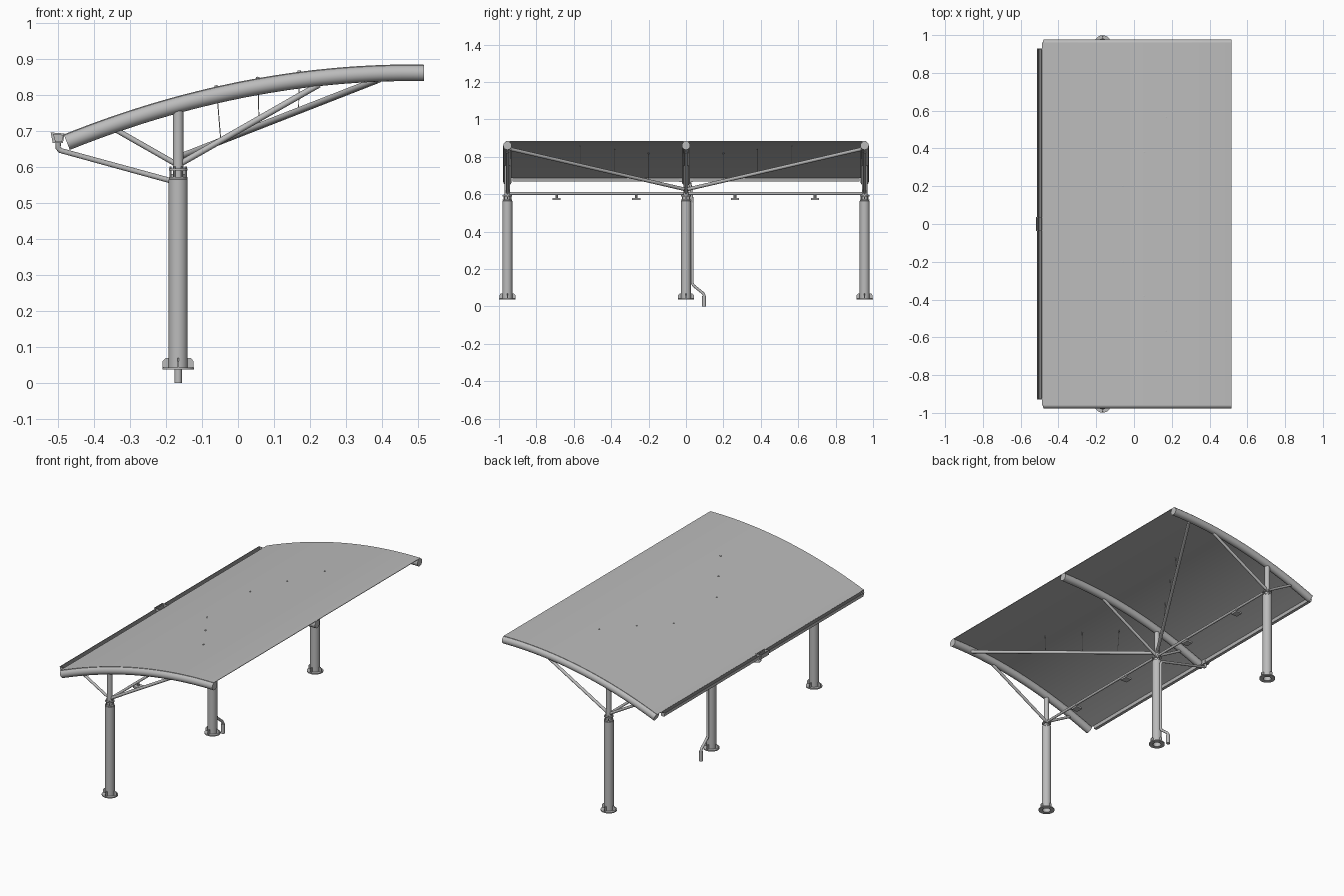
import bpy, bmesh, math
from mathutils import Vector, Matrix

cube = bpy.data.objects.get("Cube")
if cube:
    bpy.data.objects.remove(cube, do_unlink=True)


def material(name, v):
    m = bpy.data.materials.new(name)
    m.use_nodes = True
    m.diffuse_color = (v, v, v, 1)
    m.node_tree.nodes["Principled BSDF"].inputs["Base Color"].default_value = (v, v, v, 1)
    return m


GREY = material("light grey", 0.5)
DARK = material("gutter lining grey", 0.22)
POST_X = -0.166
BAY = 0.955                      # spacing of the three frames
FRAMES = (("front", -BAY), ("middle", 0.0), ("back", BAY))


def arch_z(x):
    return 0.8602 - 0.2095 * (x - 0.484) ** 2


def arch(x0, x1, n, off=0.0):
    """Points (x, z) along the arch, moved by off along its normal."""
    pts = []
    for i in range(n + 1):
        x = x0 + (x1 - x0) * i / n
        a = math.atan(-0.419 * (x - 0.484))
        pts.append((x - off * math.sin(a), arch_z(x) + off * math.cos(a)))
    return pts


def finish(obj, mat=GREY):
    if not obj.data.materials:
        obj.data.materials.append(mat)
    bpy.ops.object.select_all(action='DESELECT')
    obj.select_set(True)
    bpy.context.view_layer.objects.active = obj
    bpy.ops.object.shade_smooth_by_angle(angle=math.radians(35))
    return obj


def from_bmesh(name, bm):
    bmesh.ops.recalc_face_normals(bm, faces=bm.faces[:])
    me = bpy.data.meshes.new(name)
    bm.to_mesh(me)
    bm.free()
    obj = bpy.data.objects.new(name, me)
    bpy.context.collection.objects.link(obj)
    return obj


def tube(name, pts, r, res=4):
    """Round bar along a path."""
    cu = bpy.data.curves.new(name, 'CURVE')
    cu.dimensions = '3D'
    cu.bevel_depth, cu.bevel_resolution, cu.use_fill_caps = r, res, True
    sp = cu.splines.new('POLY')
    sp.points.add(len(pts) - 1)
    for p, co in zip(sp.points, pts):
        p.co = (*co, 1)
    obj = bpy.data.objects.new(name, cu)
    bpy.context.collection.objects.link(obj)
    bpy.ops.object.select_all(action='DESELECT')
    obj.select_set(True)
    bpy.context.view_layer.objects.active = obj
    bpy.ops.object.convert(target='MESH')
    return finish(bpy.context.view_layer.objects.active)


def extrude_y(name, profile, y0, y1):
    """Closed (x, z) profile drawn out along y."""
    bm = bmesh.new()
    face = bm.faces.new([bm.verts.new((x, y0, z)) for x, z in profile])
    new = bmesh.ops.extrude_face_region(bm, geom=[face])["geom"]
    bmesh.ops.translate(bm, vec=(0, y1 - y0, 0),
                        verts=[g for g in new if isinstance(g, bmesh.types.BMVert)])
    return from_bmesh(name, bm)


def lathe(name, profile, x, y, steps=32):
    """Spin an (r, z) profile round a vertical axis."""
    bm = bmesh.new()
    vs = [bm.verts.new((r, 0, z)) for r, z in profile]
    es = [bm.edges.new(p) for p in zip(vs, vs[1:])]
    bmesh.ops.spin(bm, geom=vs + es, cent=(0, 0, 0), axis=(0, 0, 1),
                   angle=math.tau, steps=steps, use_duplicate=False)
    bmesh.ops.remove_doubles(bm, verts=bm.verts[:], dist=1e-5)
    obj = from_bmesh(name, bm)
    obj.location = (x, y, 0)
    return finish(obj)


# Roof sheet lying on the arched beams
sheet = extrude_y("roof_sheet", arch(-0.477, 0.515, 32, 0.0235)
                  + arch(-0.477, 0.515, 32, 0.0205)[::-1], -0.962, 0.962)
finish(sheet)

# Frames: beam, stepped post, foot with gussets, two struts
for side, y in FRAMES:
    tube(side + "_arched_beam",
         [(x, y, z) for x, z in arch(-0.475, 0.516, 32)], 0.0225, 6)
    lathe(side + "_lower_post",
          [(0.022, 0.56), (0.022, 0.038), (0.0265, 0.038), (0.0265, 0.565),
           (0.0145, 0.567)], POST_X, y)
    lathe(side + "_upper_post", [(0, 0.56), (0.0145, 0.56), (0.0145, 0.775), (0, 0.775)],
          POST_X, y)
    for part, z in (("lower", 0.566), ("upper", 0.589)):
        lathe(f"{side}_{part}_collar", [(0.0135, z), (0.0255, z), (0.0255, z + 0.006),
                                        (0.0135, z + 0.006)], POST_X, y)
    lathe(side + "_foot_flange", [(0.022, 0.043), (0.022, 0.037), (0.044, 0.037),
                                  (0.044, 0.043), (0.022, 0.043)], POST_X, y)

    # Gussets on the foot and bolts through the collar
    bm = bmesh.new()
    for k in range(4):
        rot = Matrix.Rotation(k * math.pi / 2, 3, 'Z')
        rings = []
        for t in (-0.002, 0.002):
            rings.append([bm.verts.new(rot @ Vector((r, t, z))) for r, z in
                          ((0.025, 0.042), (0.043, 0.042), (0.043, 0.060),
                           (0.035, 0.069), (0.025, 0.069))])
        bm.faces.new(rings[0])
        bm.faces.new(rings[1][::-1])
        for i in range(5):
            j = (i + 1) % 5
            bm.faces.new((rings[0][i], rings[0][j], rings[1][j], rings[1][i]))
    gussets = from_bmesh(side + "_foot_gussets", bm)
    gussets.location = (POST_X, y, 0)
    finish(gussets)
    bm = bmesh.new()
    for k in range(6):
        a = math.tau * k / 6
        bmesh.ops.create_cone(bm, cap_ends=True, segments=8, radius1=0.003, radius2=0.003,
                              depth=0.036, matrix=Matrix.Translation(
                                  (0.021 * math.cos(a), 0.021 * math.sin(a), 0.582)))
    bolts = from_bmesh(side + "_collar_bolts", bm)
    bolts.location = (POST_X, y, 0)
    finish(bolts)

    tube(side + "_short_strut", [(POST_X, y, 0.604), (-0.345, y, 0.706)], 0.0075)
    tube(side + "_long_strut", [(POST_X, y, 0.605), (0.225, y, 0.828)], 0.0085)

# Diagonal struts from the middle post, with thin ties up to the sheet
A = Vector((POST_X, 0, 0.625))
for side, s in (("front", -1), ("back", 1)):
    B = Vector((0.39, s * 0.94, 0.842))
    tube(side + "_diagonal_strut", [A, B], 0.0095)
    for n, (x, y) in enumerate(((-0.06, 0.2), (0.055, 0.38), (0.17, 0.565))):
        top = Vector((x, s * y, arch_z(x) + 0.026))
        tube(f"{side}_tie_{n + 1}", [A.lerp(B, y / 0.94), top], 0.0015, 1)
        lathe(f"{side}_tie_cap_{n + 1}",
              [(0, top.z + 0.002), (0.005, top.z + 0.001), (0.005, top.z - 0.006)],
              x, s * y, 12)

# Rail between the posts, with hanging lamps
tube("post_rail", [(POST_X, -BAY, 0.604), (POST_X, BAY, 0.604)], 0.0075)
for n, y in enumerate((-0.692, -0.266, 0.262, 0.69)):
    tube(f"lamp_stem_{n + 1}", [(POST_X, y, 0.604), (POST_X, y, 0.575)], 0.007, 2)
    lamp = extrude_y(f"lamp_head_{n + 1}",
                     [(POST_X - 0.02, 0.570), (POST_X + 0.02, 0.570),
                      (POST_X + 0.02, 0.580), (POST_X - 0.02, 0.580)], y - 0.022, y + 0.022)
    finish(lamp)

# Gutter channel and its outlet box
channel = [(-0.513, 0.691), (-0.507, 0.668), (-0.489, 0.668), (-0.484, 0.688),
           (-0.487, 0.688), (-0.491, 0.671), (-0.504, 0.671), (-0.510, 0.691)]
outlet = [(-0.52, 0.695), (-0.514, 0.666), (-0.486, 0.666), (-0.481, 0.692),
          (-0.484, 0.692), (-0.489, 0.669), (-0.511, 0.669), (-0.517, 0.695)]
for name, prof, h in (("gutter", channel, 0.925), ("outlet_box", outlet, 0.035)):
    obj = extrude_y(name, prof, -h, h)
    obj.data.materials.append(GREY)
    obj.data.materials.append(DARK)
    lo = prof[5][1] - 0.0005
    for f in obj.data.polygons:       # lining: the inner faces of the channel
        zs = [obj.data.vertices[i].co.z for i in f.vertices]
        if abs(f.normal.y) < 0.5 and min(zs) > lo and max(zs) - min(zs) != 0 or \
                abs(f.normal.y) < 0.5 and max(zs) < lo + 0.001 and min(zs) > lo:
            f.material_index = 1 if min(zs) < lo + 0.001 else 0
    finish(obj)
    for end, s in (("front", -1), ("back", 1)):
        cap = extrude_y(f"{name}_{end}_cap", [prof[0], prof[1], prof[2], prof[3]],
                        s * h, s * (h + 0.003))
        finish(cap)

# Downpipe: falls from the outlet, runs to the middle post and kicks out at the ground
PY = 0.034
tube("downpipe", [(-0.499, 0.02, 0.668), (-0.499, 0.022, 0.652), (-0.493, 0.024, 0.645),
                  (-0.19, PY, 0.562), (-0.172, PY, 0.554), (POST_X, PY, 0.54),
                  (POST_X, PY, 0.125), (POST_X, PY + 0.006, 0.112),
                  (POST_X, 0.09, 0.072), (POST_X, 0.097, 0.06), (POST_X, 0.097, 0.03)], 0.0075)
tube("downpipe_spout", [(POST_X, 0.097, 0.055), (POST_X, 0.097, 0.0)], 0.0105)
